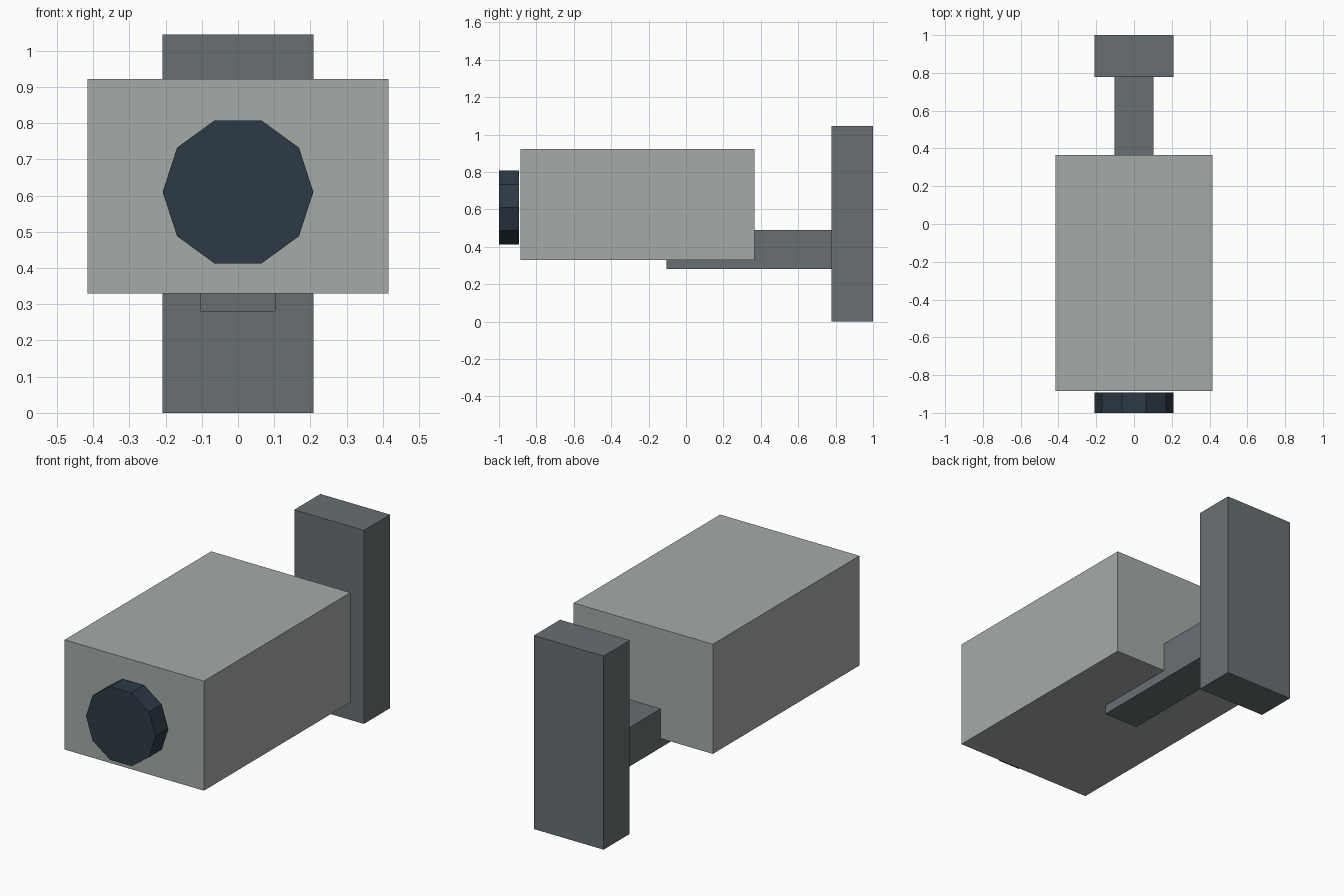
import bpy
import math

cube = bpy.data.objects.get("Cube")
if cube:
    bpy.data.objects.remove(cube, do_unlink=True)


def material(name, color):
    mat = bpy.data.materials.new(name)
    mat.use_nodes = True
    mat.diffuse_color = (*color, 1)
    bsdf = next(n for n in mat.node_tree.nodes if n.type == "BSDF_PRINCIPLED")
    bsdf.inputs["Base Color"].default_value = (*color, 1)
    return mat


def box(name, low, high, mat):
    center = [(a + b) / 2 for a, b in zip(low, high)]
    bpy.ops.mesh.primitive_cube_add(size=1, location=center)
    obj = bpy.context.object
    obj.name = name
    obj.scale = [b - a for a, b in zip(low, high)]
    bpy.ops.object.transform_apply(location=False, rotation=False, scale=True)
    obj.data.materials.append(mat)
    return obj


casing = material("light grey casing", (0.38, 0.41, 0.38))
metal = material("dark grey metal", (0.138, 0.162, 0.171))
glass = material("dark blue glass", (0.026, 0.042, 0.061))

# Camera housing
box("housing", (-0.416, -0.885, 0.33), (0.416, 0.365, 0.922), casing)

# Wall plate and the arm that carries the housing
box("wall_plate", (-0.208, 0.777, 0), (0.208, 1, 1.045), metal)
box("mount_arm", (-0.104, -0.105, 0.28), (0.104, 0.777, 0.49), metal)

# Ten-sided lens, with corners pointing left and right
bpy.ops.mesh.primitive_cylinder_add(vertices=10, radius=0.208, depth=0.107,
                                    location=(0, -0.9465, 0.61))
lens = bpy.context.object
lens.name = "lens"
lens.rotation_euler = (math.radians(90), math.radians(90), 0)
bpy.ops.object.transform_apply(location=False, rotation=True, scale=False)
lens.data.materials.append(glass)
